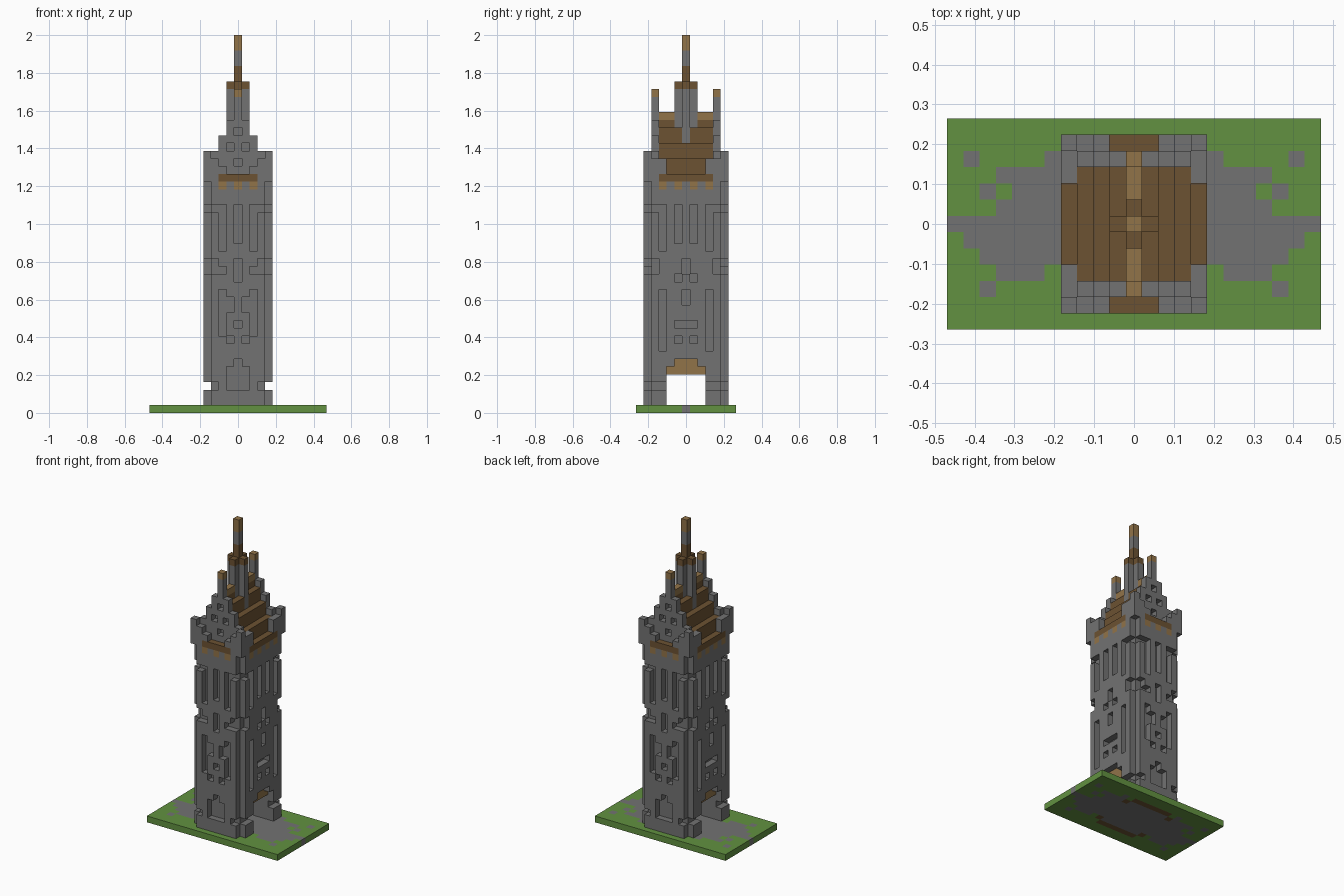
import bpy
import bmesh
from mathutils import Vector

U = 2 / 49  # edge of one block

if "Cube" in bpy.data.objects:
    bpy.data.objects.remove(bpy.data.objects["Cube"])

COLOURS = {
    "stone_grey": (0.170, 0.170, 0.170),
    "grass_green": (0.122, 0.285, 0.052),
    "dark_wood": (0.150, 0.084, 0.032),
    "light_wood": (0.283, 0.172, 0.066),
}
SLOT = {name: i for i, name in enumerate(COLOURS)}
materials = []
for name, rgb in COLOURS.items():
    mat = bpy.data.materials.new(name)
    mat.use_nodes = True
    mat.diffuse_color = (*rgb, 1)
    mat.node_tree.nodes["Principled BSDF"].inputs["Base Color"].default_value = (*rgb, 1)
    materials.append(mat)

blocks = {}  # (x, y, z) -> (part, colour)


def fill(part, colour, xs, ys, zs):
    """Fill an inclusive box of blocks, mirrored in x and y."""
    for x in range(xs[0], xs[1] + 1):
        for y in range(ys[0], ys[1] + 1):
            for z in range(zs[0], zs[1] + 1):
                for sx in (1, -1):
                    for sy in (1, -1):
                        blocks[sx * x, sy * y, z] = (part, colour)


def carve(xs, ys, zs):
    """Remove an inclusive box of blocks, mirrored in x and y."""
    for x in range(xs[0], xs[1] + 1):
        for y in range(ys[0], ys[1] + 1):
            for z in range(zs[0], zs[1] + 1):
                for sx in (1, -1):
                    for sy in (1, -1):
                        blocks.pop((sx * x, sy * y, z), None)


# Ground slab with a worn path leading to the side arches
PATH = {-3: (6, 8), -2: (0, 9), -1: (0, 10), 0: (0, 11),
        1: (0, 8), 2: (0, 7), 3: (0, 8), 4: (5, 5)}
STONES = {(9, -4), (9, 2), (10, 4)}
for x in range(-11, 12):
    for y in range(-6, 7):
        a, b = PATH.get(y, (1, 0))
        grey = a <= abs(x) <= b or (abs(x), y) in STONES or (abs(x) < 5 and abs(y) < 4)
        blocks[x, y, 0] = ("ground", "stone_grey" if grey else "grass_green")
fill("ground", "dark_wood", (0, 3), (4, 4), (0, 0))
fill("ground", "dark_wood", (4, 4), (3, 3), (0, 0))

# Tower shaft: core with a one-block facing and open corners
fill("tower_shaft", "stone_grey", (0, 3), (0, 4), (1, 30))
fill("tower_shaft", "stone_grey", (4, 4), (0, 4), (1, 30))
fill("tower_shaft", "stone_grey", (0, 3), (5, 5), (1, 30))

# Recesses in the front and back facing: (x range, z range)
FRONT = [
    ((0, 1), (3, 5)), ((0, 0), (6, 6)), ((3, 3), (3, 3)),
    ((1, 1), (9, 9)), ((0, 0), (11, 11)), ((2, 2), (10, 15)),
    ((1, 1), (13, 14)), ((0, 0), (17, 19)), ((2, 2), (18, 18)),
    ((3, 3), (18, 19)), ((2, 2), (21, 26)), ((0, 0), (22, 26)), ((3, 3), (26, 26)),
]
for xs, zs in FRONT:
    carve(xs, (5, 5), zs)

# Recesses in the side facing: (y range, z range)
SIDE = [
    ((0, 5), (3, 3)), ((0, 2), (5, 5)), ((0, 1), (6, 6)),
    ((1, 1), (9, 9)), ((0, 1), (11, 11)), ((3, 3), (8, 15)),
    ((0, 0), (14, 15)), ((1, 1), (17, 17)), ((0, 0), (18, 19)),
    ((4, 4), (18, 19)), ((3, 3), (21, 26)), ((1, 1), (22, 26)), ((4, 4), (26, 26)),
]
for ys, zs in SIDE:
    carve((4, 4), ys, zs)

# Passage through the tower with a timber lintel
carve((0, 4), (0, 2), (1, 4))
fill("passage_lintel", "light_wood", (0, 3), (0, 2), (5, 6))

# Battlements
fill("battlement", "stone_grey", (4, 4), (5, 5), (30, 33))
fill("battlement", "stone_grey", (3, 3), (5, 5), (31, 32))
fill("battlement", "stone_grey", (2, 2), (5, 5), (31, 31))
fill("battlement", "stone_grey", (4, 4), (4, 4), (31, 32))
fill("battlement", "stone_grey", (4, 4), (3, 3), (31, 32))

# Timber balcony strips with bracket ends below
fill("balcony", "dark_wood", (0, 2), (5, 5), (30, 30))
fill("balcony", "dark_wood", (4, 4), (0, 3), (30, 30))
for x in (0, 2):
    fill("balcony", "light_wood", (x, x), (5, 5), (29, 29))
for y in (1, 3):
    fill("balcony", "light_wood", (4, 4), (y, y), (29, 29))

# Stepped gable roof over a stone loft, with a light ridge
for x in range(4):
    top = 38 - 2 * x
    fill("loft", "stone_grey", (x, x), (0, 3), (31, top - 1))
    fill("roof", "dark_wood", (x, x), (0, 3), (top - 1, top))
fill("roof", "light_wood", (0, 0), (0, 3), (38, 38))

# Gable walls with little windows and a pinnacle
for x, top in enumerate((40, 37, 35, 33)):
    fill("gable", "stone_grey", (x, x), (4, 4), (31, top))
for x, z in ((0, 32), (1, 34), (0, 36)):
    carve((x, x), (4, 4), (z, z))
fill("pinnacle_tip", "light_wood", (0, 0), (4, 4), (41, 41))

# Cross-shaped turret and the spire
fill("turret", "stone_grey", (0, 1), (0, 0), (35, 41))
fill("turret", "stone_grey", (0, 0), (1, 1), (37, 41))
fill("turret", "dark_wood", (0, 1), (0, 0), (42, 42))
fill("turret", "dark_wood", (0, 0), (1, 1), (42, 42))
fill("spire", "dark_wood", (0, 0), (0, 0), (43, 44))
fill("spire", "stone_grey", (0, 0), (0, 0), (45, 46))
fill("spire", "light_wood", (0, 0), (0, 0), (47, 48))


def build(part):
    """Make one object from the exposed block faces of a part."""
    bm = bmesh.new()
    for cell, (owner, colour) in blocks.items():
        if owner != part:
            continue
        centre = Vector((cell[0], cell[1], cell[2] + 0.5))
        for axis in range(3):
            for sign in (1, -1):
                step = [0, 0, 0]
                step[axis] = sign
                if tuple(c + s for c, s in zip(cell, step)) in blocks:
                    continue
                n = Vector(step)
                u = Vector((0, 0, 0))
                u[(axis + 1) % 3] = 0.5
                v = n.cross(u)
                mid = centre + n * 0.5
                ring = (mid - u - v, mid + u - v, mid + u + v, mid - u + v)
                face = bm.faces.new([bm.verts.new(p * U) for p in ring])
                face.material_index = SLOT[colour]
    bmesh.ops.remove_doubles(bm, verts=bm.verts, dist=U / 100)
    bmesh.ops.dissolve_limit(bm, angle_limit=0.01, verts=bm.verts, edges=bm.edges,
                             delimit={"MATERIAL"})
    mesh = bpy.data.meshes.new(part)
    bm.to_mesh(mesh)
    bm.free()
    for mat in materials:
        mesh.materials.append(mat)
    bpy.context.collection.objects.link(bpy.data.objects.new(part, mesh))


for part in sorted({owner for owner, _ in blocks.values()}):
    build(part)
